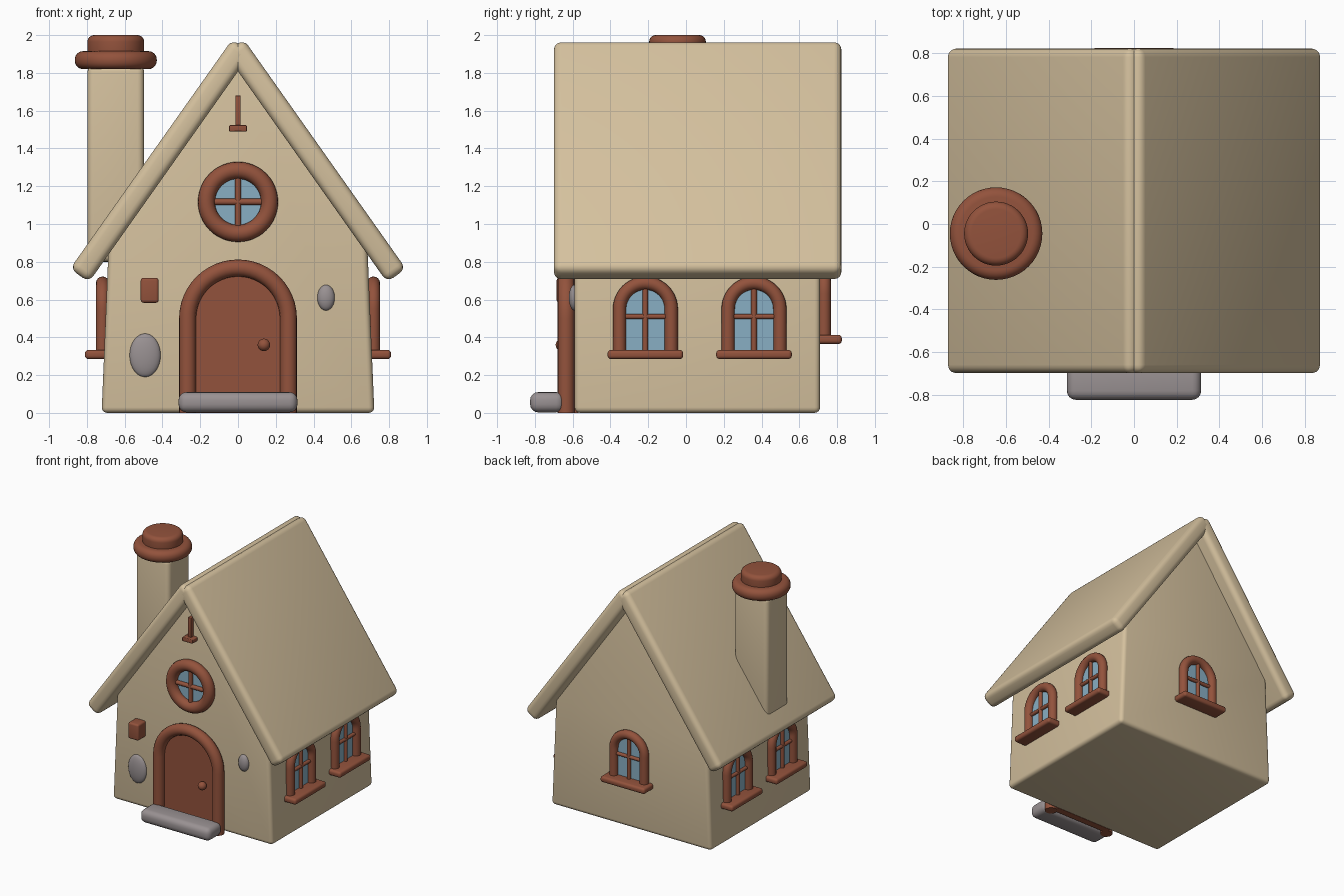
import bpy, bmesh, math
from mathutils import Matrix, Vector

if "Cube" in bpy.data.objects:
    bpy.data.objects.remove(bpy.data.objects["Cube"])


def material(name, rgb):
    m = bpy.data.materials.new(name)
    m.diffuse_color = (*rgb, 1)
    m.use_nodes = True
    m.node_tree.nodes["Principled BSDF"].inputs["Base Color"].default_value = m.diffuse_color
    return m


TAN = material("warm plaster", (0.66, 0.53, 0.34))
BROWN = material("red brown wood", (0.29, 0.085, 0.045))
GRAY = material("gray stone", (0.32, 0.285, 0.29))
BLUE = material("blue glass", (0.25, 0.43, 0.55))
I = Matrix.Identity(4)


def finish(name, bm, mat, M=I, bevel=0, seg=4):
    if bevel:
        edges = [e for e in bm.edges if e.calc_face_angle(0) > 0.5]
        bmesh.ops.bevel(bm, geom=edges, offset=bevel, segments=seg, profile=0.5,
                        affect='EDGES', clamp_overlap=True)
    bm.transform(M)
    bmesh.ops.recalc_face_normals(bm, faces=bm.faces)
    me = bpy.data.meshes.new(name)
    bm.to_mesh(me)
    bm.free()
    me.materials.append(mat)
    ob = bpy.data.objects.new(name, me)
    bpy.context.collection.objects.link(ob)
    bpy.ops.object.select_all(action='DESELECT')
    ob.select_set(True)
    bpy.context.view_layer.objects.active = ob
    bpy.ops.object.shade_smooth_by_angle(angle=math.radians(35))
    return ob


def box(name, lo, hi, mat, bevel=0, M=I):
    lo, hi = Vector(lo), Vector(hi)
    bm = bmesh.new()
    bmesh.ops.create_cube(bm, size=1, matrix=Matrix.Translation((lo + hi) / 2)
                          @ Matrix.Diagonal((*(hi - lo), 1)))
    return finish(name, bm, mat, M, bevel)


def prism(name, pts, y0, y1, mat, bevel=0, M=I):
    """Extrude an xz outline from y0 to y1."""
    bm = bmesh.new()
    f = bm.faces.new([bm.verts.new((x, y0, z)) for x, z in pts])
    new = bmesh.ops.extrude_face_region(bm, geom=[f])["geom"]
    bmesh.ops.translate(bm, vec=(0, y1 - y0, 0),
                        verts=[v for v in new if isinstance(v, bmesh.types.BMVert)])
    return finish(name, bm, mat, M, bevel)


def tube(name, pts, y, r, mat, closed=False, M=I, sides=16):
    """Sweep a circle along a path lying in the xz plane."""
    bm = bmesh.new()
    n = len(pts)
    rings = []
    for i, (x, z) in enumerate(pts):
        a = pts[(i - 1) % n] if closed or i else pts[i]
        b = pts[(i + 1) % n] if closed or i < n - 1 else pts[i]
        t = Vector((b[0] - a[0], b[1] - a[1])).normalized()
        ring = []
        for k in range(sides):
            w = 2 * math.pi * k / sides
            c, s = r * math.cos(w), r * math.sin(w)
            ring.append(bm.verts.new((x + t.y * c, y + s, z - t.x * c)))
        rings.append(ring)
    for i in range(n if closed else n - 1):
        p, q = rings[i], rings[(i + 1) % n]
        for k in range(sides):
            j = (k + 1) % sides
            bm.faces.new((p[k], p[j], q[j], q[k]))
    if not closed:
        bm.faces.new(rings[0])
        bm.faces.new(rings[-1])
    return finish(name, bm, mat, M)


def ball(name, loc, size, mat):
    bm = bmesh.new()
    bmesh.ops.create_uvsphere(bm, u_segments=32, v_segments=16, radius=1)
    return finish(name, bm, mat, Matrix.Translation(loc) @ Matrix.Diagonal((*size, 1)))


def disc(name, x, y, z0, z1, r, mat, bevel):
    bm = bmesh.new()
    bmesh.ops.create_cone(bm, cap_ends=True, segments=48, radius1=r, radius2=r, depth=z1 - z0)
    return finish(name, bm, mat, Matrix.Translation((x, y, (z0 + z1) / 2)), bevel, 6)


def circle(r, zc, n=48):
    return [(r * math.cos(2 * math.pi * i / n), zc + r * math.sin(2 * math.pi * i / n))
            for i in range(n)]


def arch(r, z0, zc, n=24):
    return ([(r, z0)] + [(r * math.cos(math.pi * i / n), zc + r * math.sin(math.pi * i / n))
                         for i in range(n + 1)] + [(-r, z0)])


# House body with slightly tapered walls and gable
prism("house_body", [(-0.722, 0), (0.722, 0), (0.685, 0.88), (0, 1.86), (-0.685, 0.88)],
      -0.59, 0.71, TAN, 0.03)

# Two roof slabs meeting at the ridge
for side, s in (("left", -1), ("right", 1)):
    prism(side + "_roof_slab",
          [(s * 0.03, 1.978), (s * 0.889, 0.763), (s * 0.789, 0.692), (s * -0.07, 1.907)],
          -0.70, 0.823, TAN, 0.04)

# Chimney and its caps
box("chimney", (-0.797, -0.185, 0.80), (-0.497, 0.095, 1.84), TAN, 0.035)
disc("chimney_wide_cap", -0.647, -0.045, 1.82, 1.915, 0.217, BROWN, 0.044)
disc("chimney_top_cap", -0.647, -0.045, 1.88, 2.0, 0.15, BROWN, 0.035)

# Front door
prism("door_panel", arch(0.25, 0.0, 0.50), -0.625, -0.57, BROWN)
tube("door_frame", arch(0.267, 0.0, 0.50), -0.635, 0.045, BROWN)
ball("door_knob", (0.137, -0.657, 0.36), (0.033, 0.033, 0.033), BROWN)
box("door_step", (-0.315, -0.825, 0.003), (0.315, -0.645, 0.11), GRAY, 0.042)

# Round gable window
prism("round_window_glass", circle(0.15, 1.117), -0.599, -0.57, BLUE)
tube("round_window_frame", circle(0.167, 1.117), -0.61, 0.045, BROWN, True)
tube("round_window_upright", [(0, 0.98), (0, 1.26)], -0.61, 0.017, BROWN)
tube("round_window_crossbar", [(-0.14, 1.117), (0.14, 1.117)], -0.61, 0.017, BROWN)


# Arched windows: local front faces -y, origin on the wall
def window(name, x, y, z, turn):
    M = Matrix.Translation((x, y, z)) @ Matrix.Rotation(math.radians(turn), 4, 'Z')
    prism(name + "_glass", arch(0.125, 0.32, 0.55), -0.005, 0.03, BLUE, 0, M)
    tube(name + "_frame", arch(0.137, 0.31, 0.55), -0.012, 0.035, BROWN, False, M)
    tube(name + "_upright", [(0, 0.32), (0, 0.68)], -0.014, 0.015, BROWN, False, M)
    tube(name + "_crossbar", [(-0.13, 0.51), (0.13, 0.51)], -0.014, 0.014, BROWN, False, M)
    box(name + "_sill", (-0.2, -0.105, 0.285), (0.2, 0.03, 0.333), BROWN, 0.018, M)


for where, wy in (("front", -0.215), ("rear", 0.36)):
    window("right_%s_window" % where, 0.705, wy, 0, 90)
    window("left_%s_window" % where, -0.705, wy, 0, -90)
window("back_window", 0, 0.72, 0.08, 180)

# Gable ornament
box("gable_post", (-0.014, -0.625, 1.50), (0.014, -0.57, 1.68), BROWN, 0.004)
box("gable_post_foot", (-0.047, -0.655, 1.49), (0.047, -0.57, 1.523), BROWN, 0.006)

# Wall lantern box and wall stones
box("wall_box", (-0.515, -0.685, 0.583), (-0.42, -0.58, 0.715), BROWN, 0.015)
ball("large_wall_stone", (-0.492, -0.59, 0.305), (0.082, 0.03, 0.115), GRAY)
ball("small_wall_stone", (0.466, -0.59, 0.61), (0.046, 0.03, 0.068), GRAY)
